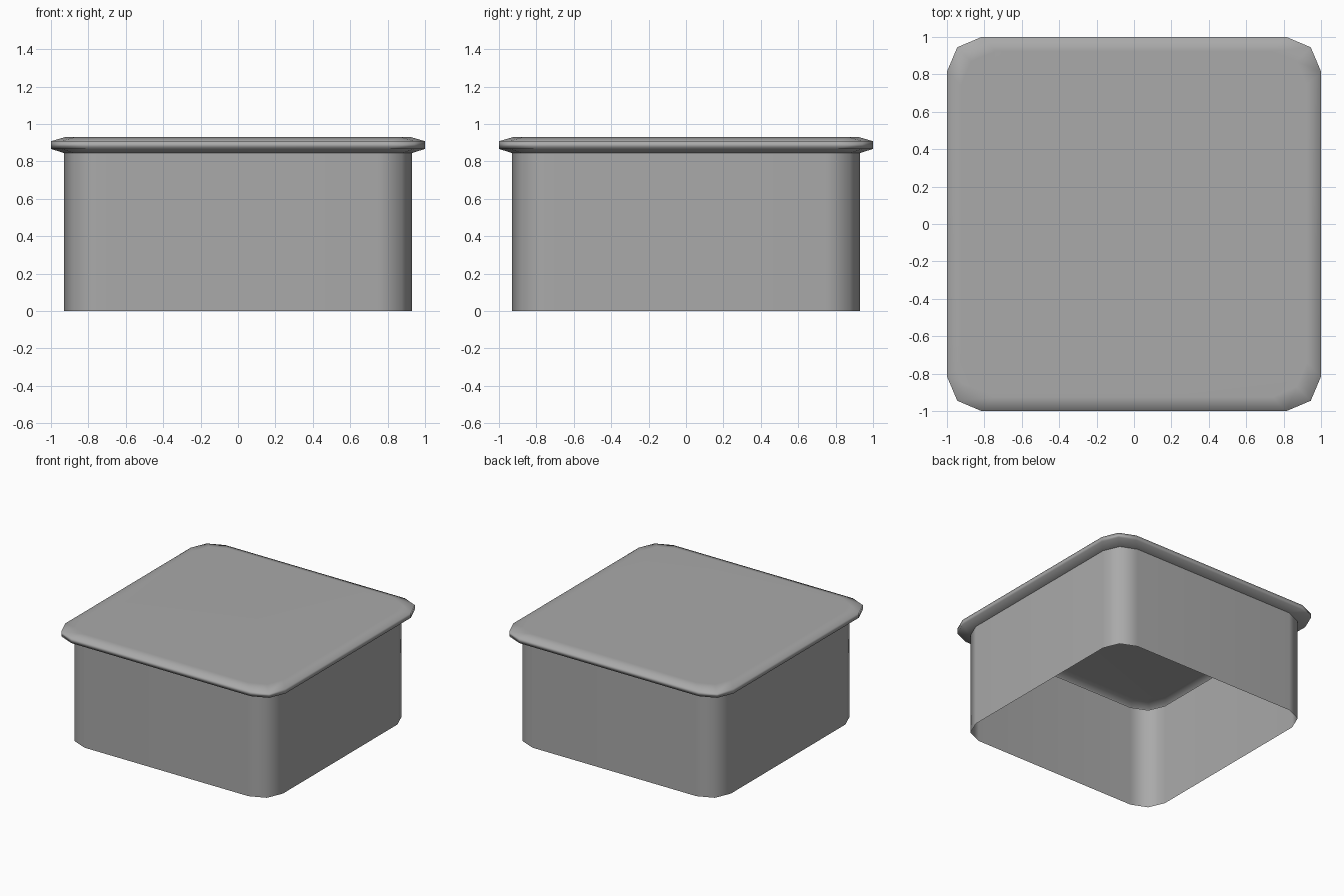
import bpy
import bmesh

cube = bpy.data.objects.get("Cube")
if cube:
    bpy.data.objects.remove(cube, do_unlink=True)

grey = bpy.data.materials.new("mid grey")
grey.use_nodes = True
grey.diffuse_color = (0.4, 0.4, 0.4, 1)
grey.node_tree.nodes["Principled BSDF"].inputs["Base Color"].default_value = grey.diffuse_color


def outline(half, cut=0.185, mid=0.055):
    """Square with two-segment rounded corners, counter-clockwise."""
    corner = [(half, half - cut), (half - mid, half - mid), (half - cut, half)]
    points = []
    for _ in range(4):
        points += corner
        corner = [(-y, x) for x, y in corner]
    return points


def shell(name, rings, capped):
    """Skin stacked (half width, height) outlines, optionally closing the top."""
    bm = bmesh.new()
    loops = [[bm.verts.new((x, y, z)) for x, y in outline(half)] for half, z in rings]
    for low, high in zip(loops, loops[1:]):
        for i in range(len(low)):
            j = (i + 1) % len(low)
            bm.faces.new((low[i], low[j], high[j], high[i]))
    if capped:
        bm.faces.new(loops[-1])
    for face in bm.faces:
        face.smooth = True
    mesh = bpy.data.meshes.new(name)
    bm.to_mesh(mesh)
    bm.free()
    mesh.materials.append(grey)
    obj = bpy.data.objects.new(name, mesh)
    bpy.context.collection.objects.link(obj)
    # Keep large faces flat while the narrow edges stay soft
    obj.modifiers.new("soft edges", 'WEIGHTED_NORMAL')
    return obj


# Thin-walled body, open underneath
shell("body", [(0.93, 0), (0.93, 0.845)], False)

# Hollow lid with a rolled rim flaring out past the body
shell("lid", [(0.93, 0.845), (1.0, 0.867), (1.0, 0.908), (0.925, 0.93)], True)
